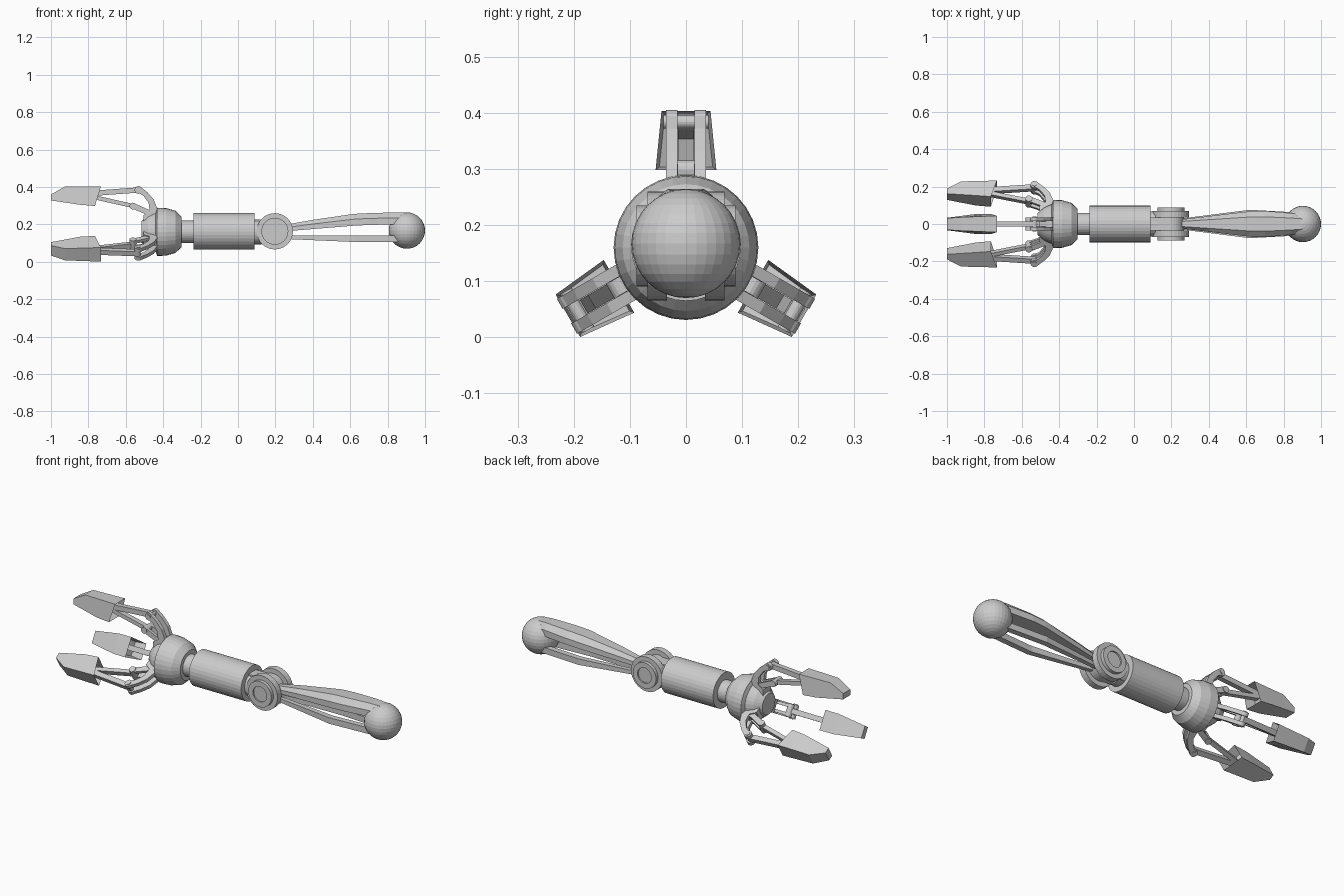
import bpy, bmesh, math
from mathutils import Matrix, Vector

if "Cube" in bpy.data.objects:
    bpy.data.objects.remove(bpy.data.objects["Cube"])

AXIS = 0.16
grey = bpy.data.materials.new("plain_grey")
grey.diffuse_color = (0.6, 0.6, 0.6, 1)
grey.use_nodes = True
grey.node_tree.nodes["Principled BSDF"].inputs["Base Color"].default_value = grey.diffuse_color


def finish(bm, name, matrix=None):
    bmesh.ops.recalc_face_normals(bm, faces=bm.faces)
    if matrix is not None:
        bm.transform(matrix)
    me = bpy.data.meshes.new(name)
    bm.to_mesh(me)
    bm.free()
    me.materials.append(grey)
    ob = bpy.data.objects.new(name, me)
    bpy.context.collection.objects.link(ob)
    return ob


def loft(name, rings, matrix=None):
    bm = bmesh.new()
    vs = [[bm.verts.new(p) for p in r] for r in rings]
    n = len(vs[0])
    for a, b in zip(vs, vs[1:]):
        for i in range(n):
            j = (i + 1) % n
            bm.faces.new((a[i], a[j], b[j], b[i]))
    bm.faces.new(vs[0])
    bm.faces.new(vs[-1])
    return finish(bm, name, matrix)


def lathe(name, profile, center=(0, 0, AXIS), axis='x', n=32, matrix=None):
    """Closed turned part; profile is (position along axis, radius)."""
    rings = []
    for p, r in profile:
        ring = []
        for i in range(n):
            t = 2 * math.pi * i / n
            c, s = r * math.cos(t), r * math.sin(t)
            ring.append(Vector(center) + Vector((p, c, s) if axis == 'x' else (c, p, s)))
        rings.append(ring)
    return loft(name, rings, matrix)


def prism(name, poly, y0, y1, matrix=None):
    return loft(name, [[(x, y, z) for x, z in poly] for y in (y0, y1)], matrix)


def bar(name, a, b, h, w, matrix=None):
    """Flat rod in the xz plane from a to b, half height h, half width w."""
    a, b = Vector(a), Vector(b)
    d = (b - a).normalized()
    o = Vector((-d.y, d.x)) * h
    return prism(name, [a + o, b + o, b - o, a - o], -w, w, matrix)


# shoulder ball
bm = bmesh.new()
bmesh.ops.create_uvsphere(bm, u_segments=32, v_segments=16, radius=0.097)
finish(bm, "shoulder_ball", Matrix.Translation((0.903, 0, 0.167)))

# upper arm: chamfered top shell and two lower rods
rings = []
for x, z0, z1, w in [(0.25, 0.163, 0.198, 0.024), (0.40, 0.175, 0.224, 0.042),
                     (0.62, 0.193, 0.256, 0.068), (0.70, 0.197, 0.26, 0.07),
                     (0.84, 0.2, 0.264, 0.058), (0.90, 0.2, 0.262, 0.05)]:
    m = z0 + 0.55 * (z1 - z0)
    rings.append([(x, -w, z0), (x, w, z0), (x, w, m), (x, w * 0.55, z1),
                  (x, -w * 0.55, z1), (x, -w, m)])
loft("upper_arm_shell", rings)
for s, side in ((1, "back"), (-1, "front")):
    rings = []
    for x, y, z, h, w in [(0.25, 0.018, 0.132, 0.01, 0.011), (0.62, 0.06, 0.123, 0.017, 0.016),
                          (0.88, 0.045, 0.123, 0.017, 0.016)]:
        rings.append([(x, s * y + a * w, z + b * h) for a, b in ((-1, -1), (1, -1), (1, 1), (-1, 1))])
    loft("upper_arm_rod_" + side, rings)

    # elbow discs with a stepped cap and recessed centre
    prof = [(0.034, 0.097), (0.069, 0.097), (0.069, 0.072), (0.088, 0.072),
            (0.088, 0.043), (0.080, 0.043)]
    lathe("elbow_disc_" + side, [(s * p, r) for p, r in prof], (0.197, 0, 0.163), 'y')

# elbow core and tongue
lathe("elbow_core", [(-0.036, 0.07), (0.036, 0.07)], (0.197, 0, 0.163), 'y')
prism("elbow_tongue", [(0.08, 0.10), (0.2, 0.10), (0.2, 0.226), (0.08, 0.226)], -0.034, 0.034)
lathe("elbow_neck", [(0.08, 0.067), (0.125, 0.067)])

# forearm and wrist
lathe("forearm", [(-0.237, 0.075), (-0.237, 0.098), (0.088, 0.098), (0.088, 0.08)], (0, 0, 0.163))
lathe("wrist", [(-0.32, 0.06), (-0.22, 0.06)])

# palm hub
lathe("palm_hub", [(-0.515, 0.058), (-0.48, 0.088), (-0.44, 0.106), (-0.432, 0.129),
                   (-0.385, 0.127), (-0.335, 0.113), (-0.302, 0.082)])

# three fingers around the arm axis, drawn as the upper one with r measured from the axis
LINK = [(-0.43, 0.12), (-0.45, 0.172), (-0.485, 0.212), (-0.525, 0.243),
        (-0.545, 0.217), (-0.505, 0.192), (-0.478, 0.155), (-0.47, 0.09), (-0.43, 0.09)]
CLAW = [(-1.0, 0.2), (-0.925, 0.242), (-0.733, 0.243), (-0.765, 0.138),
        (-0.845, 0.145), (-1.0, 0.168)]


def claw_ring(s):
    ring = []
    for x, r in CLAW:
        w = 0.044 + 0.01 * (0.24 - r) / 0.1
        w *= 1 - 0.35 * max(0, (-x - 0.85) / 0.15)
        ring.append((x, s * w, r))
    return ring


for k, tag in enumerate(("top", "left", "right")):
    M = Matrix.Translation((0, 0, AXIS)) @ Matrix.Rotation(k * 2 * math.pi / 3, 4, 'X')
    name = "finger_%s_" % tag
    # mount on the hub and the curved twin plates
    prism(name + "mount", [(-0.505, 0.05), (-0.42, 0.05), (-0.42, 0.118), (-0.46, 0.118),
                           (-0.505, 0.09)], -0.036, 0.036, M)
    for s in (-1, 1):
        prism(name + "link_plate", LINK, s * 0.015, s * 0.036, M)
        lathe(name + "knuckle", [(s * 0.015, 0.021), (s * 0.036, 0.021)],
              (-0.532, 0, 0.224), 'y', 16, M)
        prism(name + "lower_plate", [(-0.47, 0.085), (-0.47, 0.115), (-0.555, 0.153),
                                     (-0.568, 0.125)], s * 0.014, s * 0.03, M)
    lathe(name + "upper_pin", [(-0.04, 0.012), (0.04, 0.012)], (-0.532, 0, 0.224), 'y', 16, M)
    lathe(name + "lower_pin", [(-0.034, 0.018), (0.034, 0.018)], (-0.562, 0, 0.138), 'y', 16, M)
    # parallel rods to the claw
    bar(name + "upper_rod", (-0.53, 0.224), (-0.79, 0.205), 0.014, 0.014, M)
    bar(name + "lower_rod", (-0.56, 0.138), (-0.79, 0.19), 0.011, 0.014, M)
    # claw tip, hollowed at the back
    ob = loft(name + "claw", [claw_ring(-1), claw_ring(1)], M)
    bm = bmesh.new()
    bm.from_mesh(ob.data)
    back = max(bm.faces, key=lambda f: f.normal.x)
    bmesh.ops.inset_region(bm, faces=[back], thickness=0.009)
    bmesh.ops.translate(bm, verts=back.verts, vec=(-0.06, 0, 0))
    bm.to_mesh(ob.data)
    bm.free()
